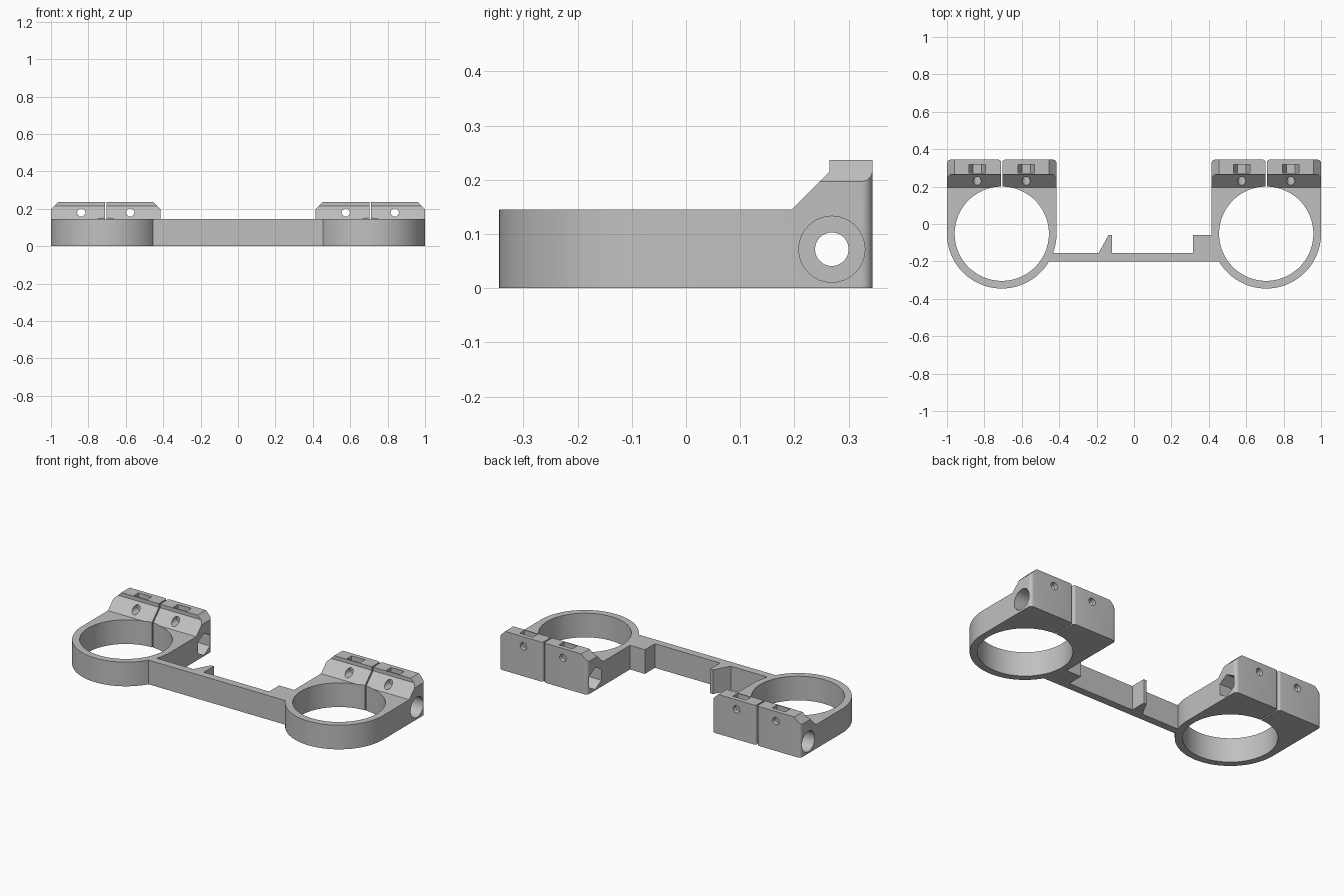
import bpy, bmesh, math

if "Cube" in bpy.data.objects:
    bpy.data.objects.remove(bpy.data.objects["Cube"])

grey = bpy.data.materials.new("mid_grey")
grey.diffuse_color = (0.53, 0.53, 0.53, 1)
grey.use_nodes = True
grey.node_tree.nodes["Principled BSDF"].inputs["Base Color"].default_value = grey.diffuse_color

CX, CY = 0.707, -0.052            # ring centre
R_OUT, R_IN = 0.293, 0.252        # ring radii
TOP, HIGH, BACK = 0.145, 0.237, 0.344


def prism(name, pts, lo, hi, axis):
    """Extrude a 2D outline along one axis (x: yz outline, y: xz outline, z: xy outline)."""
    place = {"x": lambda a, b, t: (t, a, b),
             "y": lambda a, b, t: (a, t, b),
             "z": lambda a, b, t: (a, b, t)}[axis]
    bm = bmesh.new()
    face = bm.faces.new([bm.verts.new(place(a, b, lo)) for a, b in pts])
    ext = bmesh.ops.extrude_face_region(bm, geom=[face])["geom"]
    for v in ext:
        if isinstance(v, bmesh.types.BMVert):
            v.co["xyz".index(axis)] = hi
    bmesh.ops.recalc_face_normals(bm, faces=bm.faces)
    mesh = bpy.data.meshes.new(name)
    bm.to_mesh(mesh)
    bm.free()
    mesh.materials.append(grey)
    obj = bpy.data.objects.new(name, mesh)
    bpy.context.collection.objects.link(obj)
    return obj


def arc(cx, cy, r, start, end, n):
    return [(cx + r * math.cos(math.radians(start + (end - start) * i / n)),
             cy + r * math.sin(math.radians(start + (end - start) * i / n)))
            for i in range(n + 1)]


def circle(cx, cy, r, n=32, start=0):
    return arc(cx, cy, r, start, start + 360, n)[:-1]


def combine(obj, tool, operation):
    """Apply a boolean and remove the tool."""
    mod = obj.modifiers.new("cut", "BOOLEAN")
    mod.operation, mod.solver, mod.object = operation, "EXACT", tool
    bpy.context.view_layer.update()
    graph = bpy.context.evaluated_depsgraph_get()
    mesh = bpy.data.meshes.new_from_object(obj.evaluated_get(graph))
    obj.modifiers.clear()
    obj.data = mesh
    bpy.data.objects.remove(tool)


def finish(obj):
    bpy.ops.object.select_all(action="DESELECT")
    obj.select_set(True)
    bpy.context.view_layer.objects.active = obj
    bpy.ops.object.shade_smooth_by_angle(angle=math.radians(30))


def clamp(name, s):
    cx = s * CX
    f, g, gap = 0.02, 0.013, 0.004      # corner radius, slit edge radius, half slit
    # plan outline: round front, straight sides, split back with rounded edges
    plan = arc(cx, CY, R_OUT, 180, 360, 64)
    plan += arc(cx + R_OUT - f, BACK - f, f, 0, 90, 6)
    plan += arc(cx + gap + g, BACK - g, g, 90, 180, 5)
    plan += [(cx + gap, 0.1), (cx - gap, 0.1)]
    plan += arc(cx - gap - g, BACK - g, g, 0, 90, 5)
    plan += arc(cx - R_OUT + f, BACK - f, f, 90, 180, 6)
    body = prism(name, plan, 0, 0.3, "z")

    # side profile: low ring, sloped step up to the clamp block
    side = [(-0.5, -0.1), (0.5, -0.1), (0.5, HIGH), (0.265, HIGH),
            (0.265, 0.215), (0.195, TOP), (-0.5, TOP)]
    combine(body, prism("side_profile", side, cx - 0.5, cx + 0.5, "x"), "INTERSECT")
    # bevelled upper ends of the block
    w, c = R_OUT, 0.04
    ends = [(cx - w - 0.1, -0.1), (cx + w + 0.1, -0.1), (cx + w + 0.1, HIGH - c - 0.1),
            (cx + w - c - 0.1, HIGH - c + 0.24), (cx - w + c + 0.1, HIGH - c + 0.24),
            (cx - w - 0.1, HIGH - c - 0.1)]
    ends[3] = (cx + w - c - 0.1, HIGH + 0.1)
    ends[4] = (cx - w + c + 0.1, HIGH + 0.1)
    combine(body, prism("end_profile", ends, -0.6, 0.6, "y"), "INTERSECT")

    # main opening
    combine(body, prism("opening", circle(cx, CY, R_IN, 96), -0.1, 0.4, "z"), "DIFFERENCE")

    # clamp screw bore, round recess on the outer end, hexagon recess on the inner end
    by, bz, depth = 0.269, 0.072, 0.13
    outer, inner = s * (CX + R_OUT), s * (CX - R_OUT)
    combine(body, prism("bore", circle(by, bz, 0.031), cx - 0.4, cx + 0.4, "x"), "DIFFERENCE")
    combine(body, prism("head_recess", circle(by, bz, 0.061),
                        outer - s * depth, outer + s * 0.1, "x"), "DIFFERENCE")
    combine(body, prism("nut_recess", circle(by, bz, 0.066, 6, 90),
                        inner - s * 0.1, inner + s * depth, "x"), "DIFFERENCE")

    # two small screw holes with nut slots from above
    for dx in (-0.131, 0.131):
        x, z = cx + dx, 0.18
        combine(body, prism("screw_hole", circle(x, z, 0.022, 24), 0.1, 0.5, "y"), "DIFFERENCE")
        slot = [(x - 0.022, z - 0.039), (x + 0.022, z - 0.039), (x + 0.044, z),
                (x + 0.044, 0.3), (x - 0.044, 0.3), (x - 0.044, z)]
        combine(body, prism("nut_slot", slot, 0.272, 0.317, "y"), "DIFFERENCE")
    finish(body)


clamp("left_ring_clamp", -1)
clamp("right_ring_clamp", 1)

# connecting bar with hook and stop block, ends sunk slightly into the rings
bar = [(-0.458, -0.2), (0.458, -0.2), (0.437, -0.155), (0.418, -0.06), (0.315, -0.06),
       (0.315, -0.155), (-0.118, -0.155), (-0.118, -0.06), (-0.137, -0.06),
       (-0.189, -0.155), (-0.437, -0.155)]
finish(prism("connecting_bar", bar, 0, TOP, "z"))
